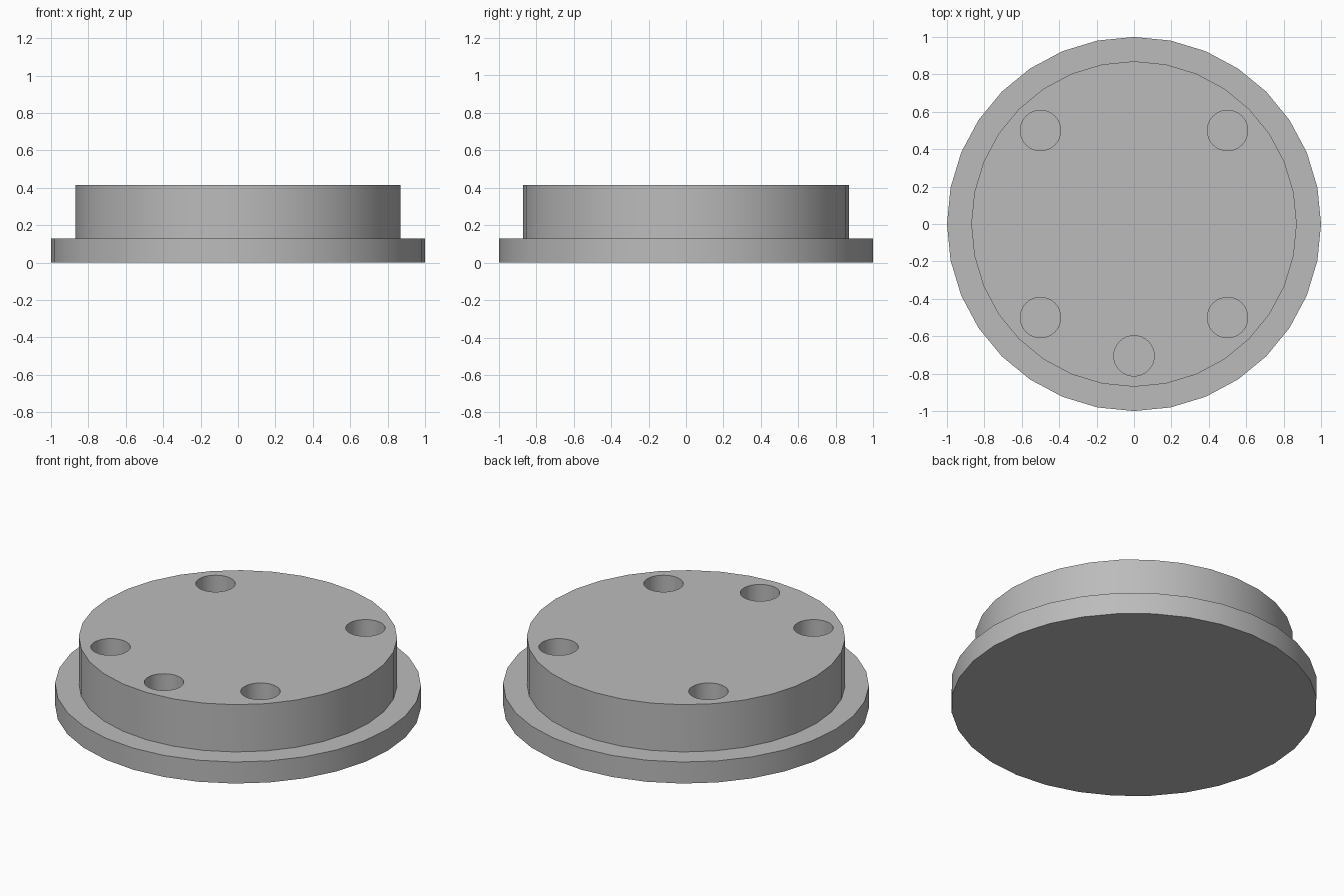
import bpy
import math

cube = bpy.data.objects.get("Cube")
if cube:
    bpy.data.objects.remove(cube, do_unlink=True)

FLANGE_TOP, BOSS_TOP = 0.13, 0.415
HOLE_RADIUS = 0.108

grey = bpy.data.materials.new("plain grey")
grey.use_nodes = True
colour = (0.5, 0.5, 0.5, 1)
grey.diffuse_color = colour
grey.node_tree.nodes["Principled BSDF"].inputs["Base Color"].default_value = colour


def cylinder(name, radius, low, high, x=0, y=0, sides=32):
    bpy.ops.mesh.primitive_cylinder_add(
        vertices=sides, radius=radius, depth=high - low,
        location=(x, y, (low + high) / 2))
    obj = bpy.context.object
    obj.name = name
    obj.data.materials.append(grey)
    return obj


def apply_boolean(target, other, operation):
    mod = target.modifiers.new(operation.title(), 'BOOLEAN')
    mod.operation = operation
    mod.solver = 'EXACT'
    mod.object = other
    bpy.context.view_layer.objects.active = target
    bpy.ops.object.modifier_apply(modifier=mod.name)
    bpy.data.objects.remove(other, do_unlink=True)


# Wide flange with the raised boss joined on top
body = cylinder("flanged_cap", 1, 0, FLANGE_TOP)
boss = cylinder("boss", 0.87, FLANGE_TOP / 2, BOSS_TOP)
apply_boolean(body, boss, 'UNION')

# Four blind holes on a square and one extra at the front
holes = [(x, y) for x in (-0.5, 0.5) for y in (-0.5, 0.5)] + [(0, -0.705)]
for x, y in holes:
    cutter = cylinder("hole_cutter", HOLE_RADIUS, FLANGE_TOP + 0.005, BOSS_TOP + 0.1, x, y)
    cutter.hide_render = True
    apply_boolean(body, cutter, 'DIFFERENCE')

# Smooth round walls with crisp rims
bpy.ops.object.select_all(action='DESELECT')
body.select_set(True)
bpy.context.view_layer.objects.active = body
bpy.ops.object.shade_smooth_by_angle(angle=math.radians(30))
